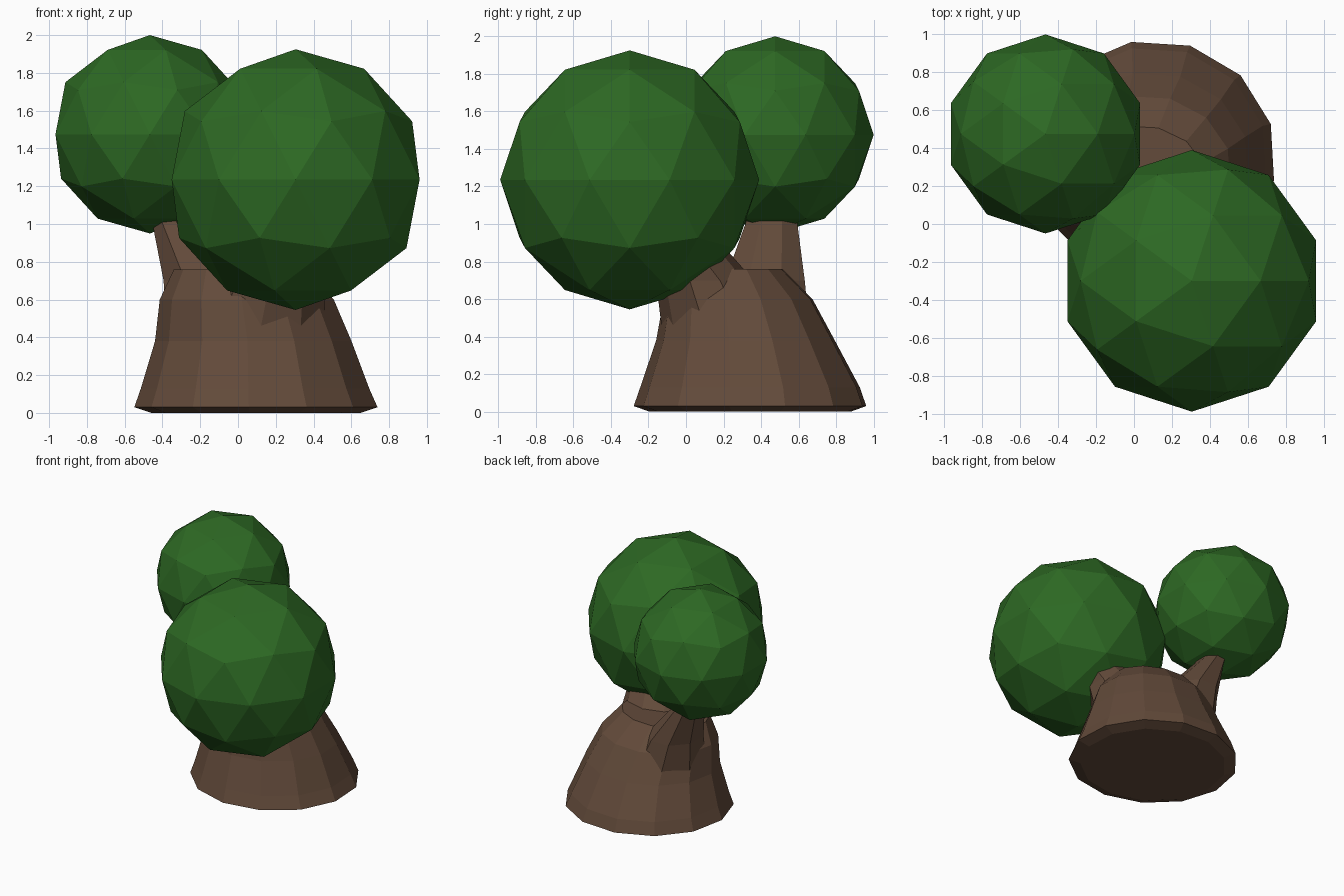
import bpy, bmesh
from math import cos, sin, radians, tau

if "Cube" in bpy.data.objects:
    bpy.data.objects.remove(bpy.data.objects["Cube"])


def material(name, color):
    m = bpy.data.materials.new(name)
    m.diffuse_color = color
    m.use_nodes = True
    m.node_tree.nodes["Principled BSDF"].inputs["Base Color"].default_value = m.diffuse_color
    return m


LEAF = material("leaf_green", (0.026, 0.14, 0.017, 1))
BARK = material("bark_brown", (0.125, 0.07, 0.043, 1))


def loft(name, rings, sides, phase):
    """Flat-faced solid through rings of (cx, cy, z, rx, ry)."""
    bm = bmesh.new()
    loops = []
    for cx, cy, z, rx, ry in rings:
        angles = [radians(phase) + tau * i / sides for i in range(sides)]
        loops.append([bm.verts.new((cx + rx * cos(a), cy + ry * sin(a), z)) for a in angles])
    for low, high in zip(loops, loops[1:]):
        for i in range(sides):
            j = (i + 1) % sides
            bm.faces.new((low[i], low[j], high[j], high[i]))
    bm.faces.new(loops[0][::-1])
    bm.faces.new(loops[-1])
    bmesh.ops.recalc_face_normals(bm, faces=bm.faces)
    mesh = bpy.data.meshes.new(name)
    bm.to_mesh(mesh)
    bm.free()
    mesh.materials.append(BARK)
    obj = bpy.data.objects.new(name, mesh)
    bpy.context.collection.objects.link(obj)
    return obj


def foliage(name, center, radius):
    bpy.ops.mesh.primitive_ico_sphere_add(subdivisions=2, radius=radius, location=center)
    obj = bpy.context.object
    obj.name = name
    obj.data.materials.append(LEAF)


# Leaf balls
foliage("large_foliage", (0.305, -0.30, 1.235), 0.69)
foliage("small_foliage", (-0.467, 0.475, 1.475), 0.525)

# Flared trunk
trunk = loft("trunk", [
    (0.10, 0.345, 0.00, 0.56, 0.54),
    (0.10, 0.345, 0.03, 0.65, 0.625),
    (0.095, 0.345, 0.13, 0.61, 0.59),
    (0.085, 0.32, 0.38, 0.525, 0.48),
    (0.05, 0.28, 0.60, 0.465, 0.40),
    (0.02, 0.24, 0.76, 0.36, 0.28),
], 13, 17)

# Fork branches reaching into the leaf balls
branches = [
    loft("small_branch", [
        (-0.12, 0.38, 0.45, 0.28, 0.30),
        (-0.20, 0.42, 0.70, 0.21, 0.23),
        (-0.36, 0.455, 1.00, 0.10, 0.15),
        (-0.39, 0.46, 1.10, 0.08, 0.13),
    ], 8, 22.5),
    loft("large_branch", [
        (0.12, 0.20, 0.45, 0.36, 0.33),
        (0.17, 0.10, 0.70, 0.30, 0.26),
        (0.25, -0.08, 0.95, 0.24, 0.22),
    ], 10, 18),
]

# Merge the branches into the trunk
for branch in branches:
    mod = trunk.modifiers.new("join_branch", "BOOLEAN")
    mod.operation = "UNION"
    mod.solver = "EXACT"
    mod.object = branch
    bpy.context.view_layer.objects.active = trunk
    bpy.ops.object.modifier_apply(modifier=mod.name)
    bpy.data.objects.remove(branch)
